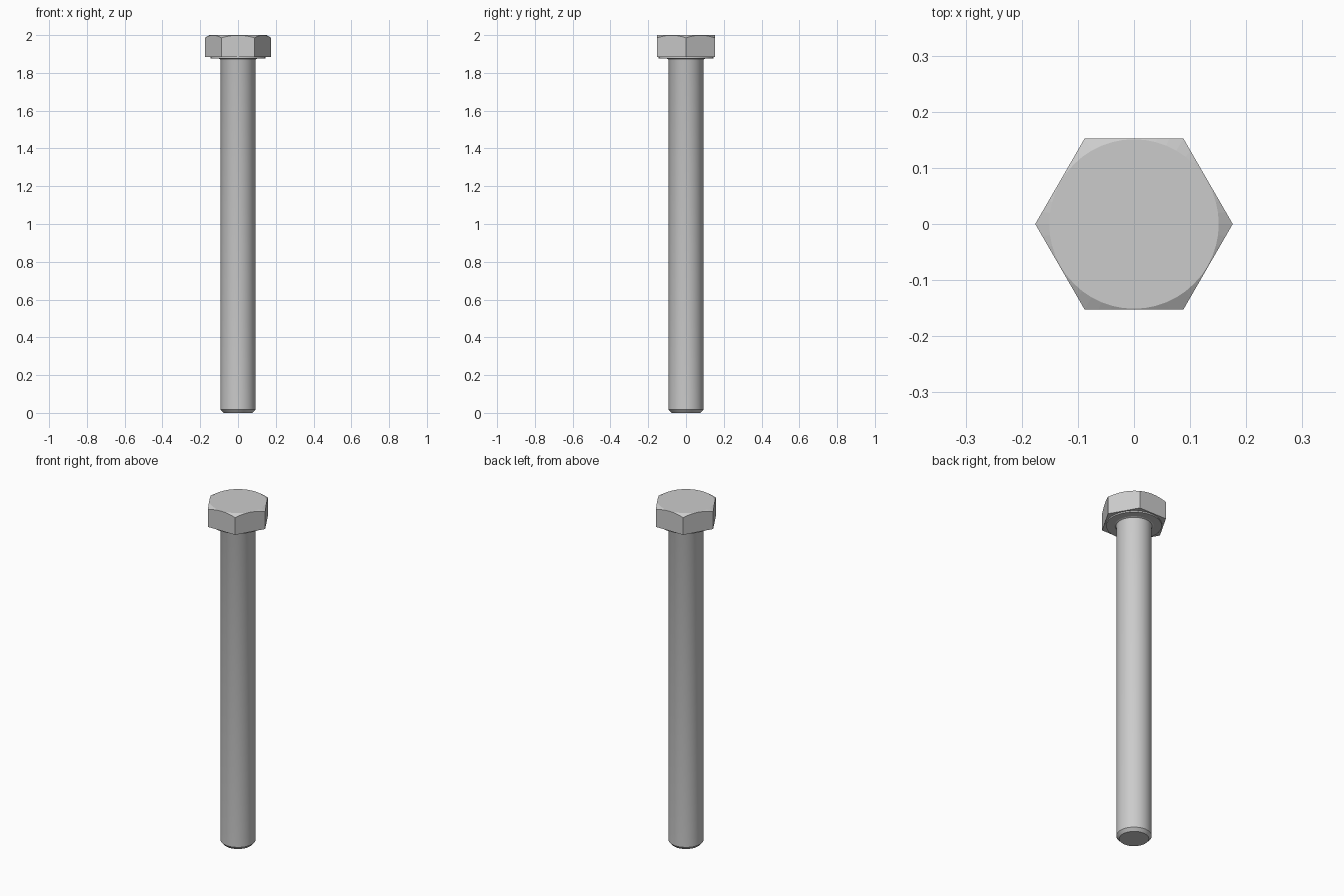
import bpy, bmesh
from math import cos, sin, pi, radians, tan

if "Cube" in bpy.data.objects:
    bpy.data.objects.remove(bpy.data.objects["Cube"])

SEGS = 32


def lathe(name, profile, segs):
    """Closed solid turned round z from (radius, height) points, bottom to top."""
    bm = bmesh.new()
    rings = [[bm.verts.new((r * cos(2 * pi * i / segs), r * sin(2 * pi * i / segs), z))
              for i in range(segs)] for r, z in profile]
    for low, high in zip(rings, rings[1:]):
        for i in range(segs):
            j = (i + 1) % segs
            bm.faces.new((low[i], low[j], high[j], high[i]))
    bm.faces.new(rings[0][::-1])
    bm.faces.new(rings[-1])
    mesh = bpy.data.meshes.new(name)
    bm.to_mesh(mesh)
    bm.free()
    obj = bpy.data.objects.new(name, mesh)
    bpy.context.collection.objects.link(obj)
    return obj


def smooth(obj):
    bpy.ops.object.select_all(action='DESELECT')
    obj.select_set(True)
    bpy.context.view_layer.objects.active = obj
    bpy.ops.object.shade_smooth_by_angle(angle=radians(20))


HEAD_R = 0.176                      # across corners / 2
FLAT_R = 0.151                      # chamfer circle, just inside the flats
HEAD_Z = 1.884

# Hexagonal head, taller than needed so the chamfer cone trims its top
head = lathe("hex_head", [(HEAD_R, HEAD_Z), (HEAD_R, 2.1)], 6)

# Cone-topped cutter giving the 30 degree corner chamfer
drop = (0.25 - FLAT_R) * tan(radians(30))
cutter = lathe("chamfer_cutter", [(0.25, 1.8), (0.25, 2 - drop), (FLAT_R, 2)], 48)
cutter.hide_render = True
trim = head.modifiers.new("chamfer", 'BOOLEAN')
trim.operation = 'INTERSECT'
trim.solver = 'EXACT'
trim.object = cutter
bpy.context.view_layer.objects.active = head
bpy.ops.object.modifier_apply(modifier=trim.name)
bpy.data.objects.remove(cutter)

# Washer face under the head
washer = lathe("washer_face", [(0.145, 1.876), (0.145, 1.888)], SEGS)
smooth(washer)

# Shank with chamfered tip and small fillet under the head
shank = lathe("shank", [(0.077, 0), (0.0925, 0.017), (0.0925, 1.866),
                        (0.095, 1.873), (0.102, 1.876), (0.102, 1.89)], SEGS)
smooth(shank)
